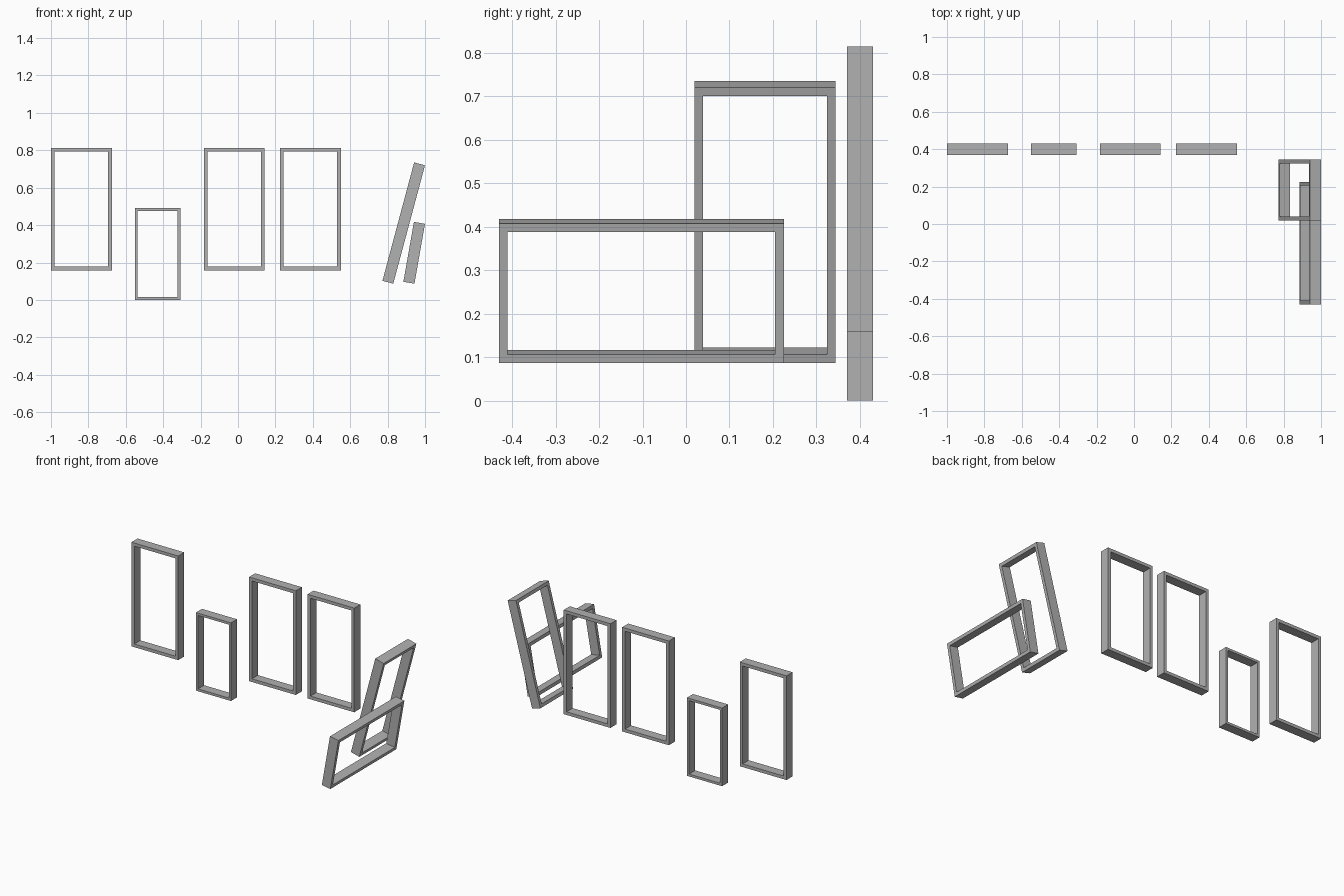
import bpy, bmesh
from math import radians
from mathutils import Matrix

if "Cube" in bpy.data.objects:
    bpy.data.objects.remove(bpy.data.objects["Cube"])

DEPTH = 0.06

# Dark grey frame finish
grey = bpy.data.materials.new("dark_grey")
grey.diffuse_color = (0.44, 0.44, 0.44, 1)
grey.use_nodes = True
grey.node_tree.nodes["Principled BSDF"].inputs["Base Color"].default_value = grey.diffuse_color


def frame(name, centre, width, height, border=0.02, turn=0, tilt=0):
    """Open rectangular frame in the local XZ plane, turned about Z then leaned about Y."""
    bm = bmesh.new()

    def loop(w, h, y):
        return [bm.verts.new((sx * w / 2, y, sz * h / 2))
                for sx, sz in ((-1, -1), (1, -1), (1, 1), (-1, 1))]

    inner_w, inner_h = width - 2 * border, height - 2 * border
    d = DEPTH / 2
    # Rectangular cross-section swept round the four corners
    rings = [loop(width, height, -d), loop(width, height, d),
             loop(inner_w, inner_h, d), loop(inner_w, inner_h, -d)]
    for k in range(4):
        a, b = rings[k], rings[(k + 1) % 4]
        for i in range(4):
            j = (i + 1) % 4
            bm.faces.new((a[i], a[j], b[j], b[i]))
    bmesh.ops.recalc_face_normals(bm, faces=bm.faces)
    mesh = bpy.data.meshes.new(name)
    bm.to_mesh(mesh)
    bm.free()
    mesh.materials.append(grey)
    obj = bpy.data.objects.new(name, mesh)
    bpy.context.collection.objects.link(obj)
    obj.matrix_world = (Matrix.Translation(centre)
                        @ Matrix.Rotation(radians(tilt), 4, 'Y')
                        @ Matrix.Rotation(radians(turn), 4, 'Z'))
    return obj


W, H = 0.325, 0.655

# Upright frames along the back
for name, x in (("left_frame", -0.8375), ("middle_frame", -0.0195), ("right_frame", 0.387)):
    frame(name, (x, 0.4, 0.486), W, H)

# Smaller upright frame standing on the ground
frame("small_frame", (-0.43, 0.4, 0.2455), W * 0.75, H * 0.75, border=0.015)

# Two frames leaning towards the right side, one upright and one on its side
frame("leaning_tall_frame", (0.886, 0.1815, 0.411), W, H, turn=90, tilt=15)
frame("leaning_wide_frame", (0.942, -0.1025, 0.252), H, W, turn=90, tilt=10)
